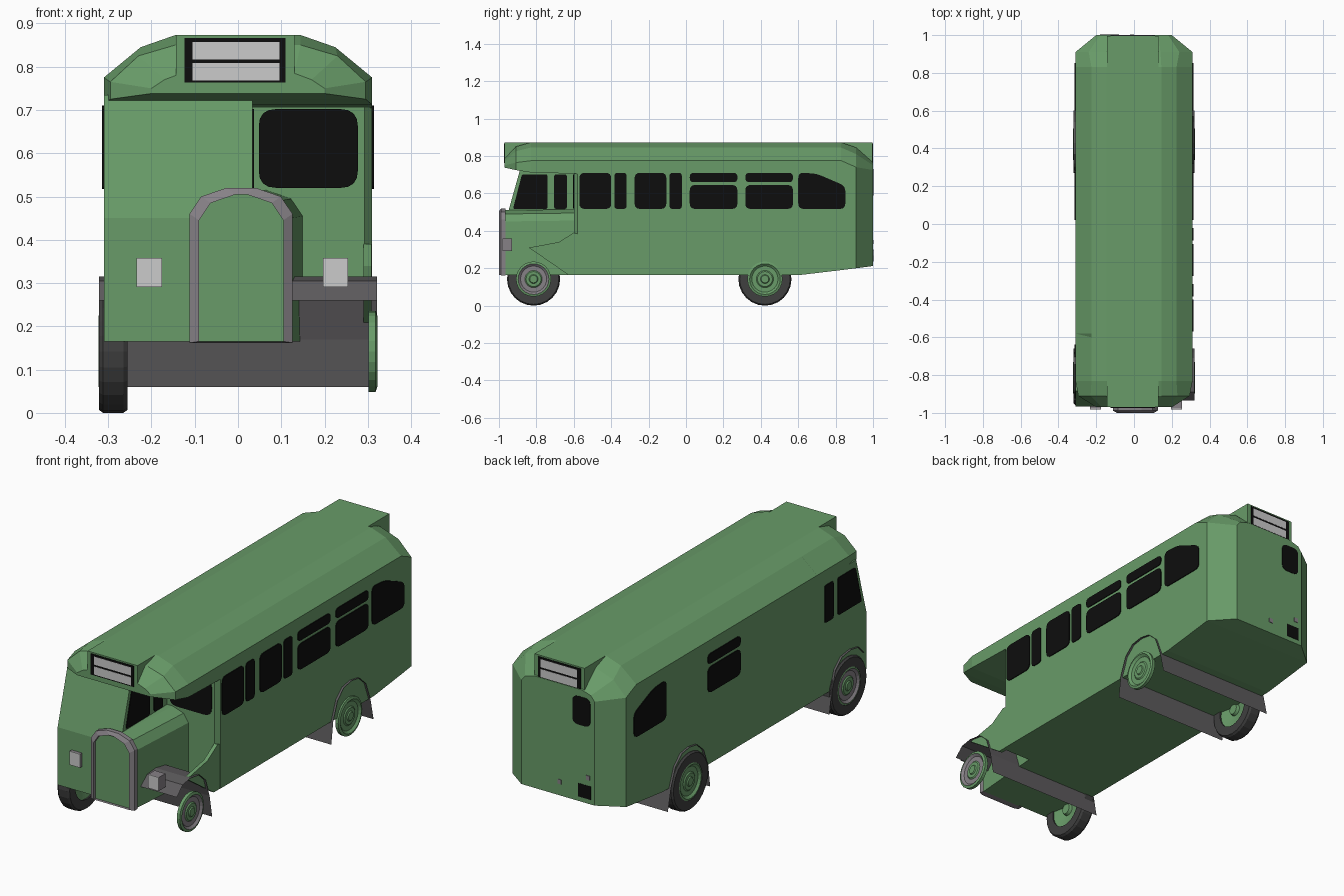
import bpy, bmesh, math
from mathutils import Vector

cube = bpy.data.objects.get("Cube")
if cube:
    bpy.data.objects.remove(cube, do_unlink=True)


def material(name, r, g, b):
    m = bpy.data.materials.new(name)
    m.use_nodes = True
    m.diffuse_color = (r, g, b, 1)
    m.node_tree.nodes["Principled BSDF"].inputs["Base Color"].default_value = (r, g, b, 1)
    return m


GREEN = material("body green", 0.14, 0.33, 0.14)
BLACK = material("window black", 0.004, 0.004, 0.004)
PALE = material("pale grey", 0.6, 0.6, 0.6)
METAL = material("frame grey", 0.24, 0.22, 0.24)
GUARD = material("mudguard grey", 0.11, 0.105, 0.11)
TYRE = material("tyre dark", 0.05, 0.05, 0.05)


def loft(name, rings, mat, caps=True, closed=True):
    """Skin a row of equal rings of 3D points."""
    bm = bmesh.new()
    rows = [[bm.verts.new(p) for p in ring] for ring in rings]
    n = len(rows[0])
    for a, b in zip(rows, rows[1:]):
        for i in range(n if closed else n - 1):
            j = (i + 1) % n
            bm.faces.new((a[i], a[j], b[j], b[i]))
    if caps:
        bm.faces.new(rows[0])
        bm.faces.new(rows[-1])
    bmesh.ops.recalc_face_normals(bm, faces=bm.faces)
    mesh = bpy.data.meshes.new(name)
    bm.to_mesh(mesh)
    bm.free()
    mesh.materials.append(mat)
    ob = bpy.data.objects.new(name, mesh)
    bpy.context.collection.objects.link(ob)
    return ob


def prism(name, pts, axis, a, b, mat):
    """Extrude a flat outline along x (outline in y, z) or y (outline in x, z)."""
    def at(d):
        return [(d, u, v) if axis == "x" else (u, d, v) for u, v in pts]
    return loft(name, [at(a), at(b)], mat)


def rect(u0, u1, v0, v1):
    return [(u0, v0), (u1, v0), (u1, v1), (u0, v1)]


def rounded(pts, r=0.03, steps=4):
    out = []
    for i, p in enumerate(pts):
        p, q, s = Vector(p), Vector(pts[i - 1]), Vector(pts[(i + 1) % len(pts)])
        a = p + (q - p).normalized() * min(r, (q - p).length * 0.45)
        b = p + (s - p).normalized() * min(r, (s - p).length * 0.45)
        for k in range(steps + 1):
            t = k / steps
            out.append(tuple(a * (1 - t) ** 2 + p * 2 * t * (1 - t) + b * t * t))
    return out


def section(y, bottom, side, eave, mid, top):
    """Octagonal body section; mid and top are (half width, height)."""
    half = [(side, bottom), (side, eave), mid, top]
    return [(x, y, z) for x, z in half] + [(-x, y, z) for x, z in reversed(half)]


# Saloon body with domed rear
MID, TOP = (0.225, 0.845), (0.145, 0.873)
loft("saloon_body", [
    section(-0.60, 0.165, 0.292, 0.77, MID, TOP),
    section(-0.58, 0.165, 0.31, 0.775, MID, TOP),
    section(0.62, 0.165, 0.31, 0.775, MID, TOP),
    section(0.83, 0.19, 0.31, 0.775, MID, TOP),
    section(0.91, 0.20, 0.31, 0.74, (0.24, 0.81), (0.14, 0.845)),
    section(1.0, 0.212, 0.20, 0.725, (0.18, 0.75), (0.13, 0.765))], GREEN)

# Front canopy
loft("front_canopy", [
    section(-0.58, 0.705, 0.31, 0.775, MID, TOP),
    section(-0.83, 0.712, 0.31, 0.775, MID, TOP),
    section(-0.91, 0.725, 0.295, 0.765, (0.23, 0.825), (0.145, 0.85)),
    section(-0.97, 0.738, 0.20, 0.75, (0.17, 0.77), (0.13, 0.785))], GREEN)

# Half cab and forward side panel
cab = [(-0.965, 0.165), (-0.965, 0.45), (-0.885, 0.735), (-0.57, 0.735), (-0.57, 0.165)]
prism("driver_cab", cab, "x", -0.31, 0.033, GREEN)
wedge = [(-0.84, 0.31), (-0.68, 0.34), (-0.6, 0.39), (-0.57, 0.38), (-0.57, 0.165), (-0.63, 0.165)]
prism("front_side_panel", wedge, "x", 0.29, 0.309, GREEN)


# Bonnet and radiator frame
def arch(y, x0, x1, top, bottom=0.165):
    left = [(0, bottom), (0, top - 0.06), (0.027, top - 0.02), (0.085, top)]
    return ([(x0 + d, y, z) for d, z in left] +
            [(x1 - d, y, z) for d, z in reversed(left)])


loft("bonnet", [arch(-0.985, -0.09, 0.105, 0.505), arch(-0.97, -0.095, 0.12, 0.51),
                arch(-0.59, -0.10, 0.15, 0.515)], GREEN)
loft("radiator_frame", [arch(-0.965, -0.112, 0.126, 0.52, 0.162),
                        arch(-0.988, -0.112, 0.126, 0.52, 0.162),
                        arch(-1.0, -0.09, 0.105, 0.505), arch(-0.98, -0.09, 0.105, 0.505)],
     METAL, caps=False)

# Destination boxes, front and rear
for label, s in (("front", -1), ("rear", 1)):
    face = 0.97 if s < 0 else 0.996
    prism(label + "_sign_box", rect(-0.143, 0.13, 0.755, 0.873), "y", s * 0.82, s * face, GREEN)
    prism(label + "_sign_board", rect(-0.124, 0.11, 0.763, 0.866), "y",
          s * face, s * (face + 0.003), BLACK)
    for k, z in enumerate((0.768, 0.817)):
        prism(f"{label}_sign_panel_{k}", rect(-0.105, 0.096, z, z + 0.04), "y",
              s * (face + 0.002), s * (face + 0.004), PALE)


# Side windows
def side_window(name, pts, x, r=0.03):
    prism(name, rounded(pts, r), "x", x - 0.004, x + 0.004, BLACK)


for k, y in enumerate((-0.57, -0.275)):
    side_window(f"sliding_window_{k}_large", rect(y, y + 0.17, 0.517, 0.71), 0.31)
    side_window(f"sliding_window_{k}_small", rect(y + 0.187, y + 0.253, 0.517, 0.71), 0.31, 0.018)
tail = [(0.6, 0.517), (0.852, 0.517), (0.852, 0.64), (0.7, 0.705), (0.6, 0.712)]
for k, (y, x) in enumerate(((0.02, 0.31), (0.317, 0.31), (0.02, -0.31))):
    side_window(f"vent_window_{k}_lower", rect(y, y + 0.255, 0.517, 0.645), x)
    side_window(f"vent_window_{k}_upper", rect(y, y + 0.255, 0.66, 0.71), x, 0.022)
windscreen = [(-0.925, 0.517), (-0.74, 0.517), (-0.74, 0.702), (-0.877, 0.702)]
for label, x in (("left", 0.31), ("right", -0.31)):
    side_window(label + "_tail_window", tail, x)
for label, x in (("inner", 0.033), ("outer", -0.31)):
    side_window(label + "_cab_window", windscreen, x, 0.012)
    side_window(label + "_cab_door_window", rect(-0.705, -0.637, 0.517, 0.702), x, 0.012)

# Bulkhead window and rear fittings
prism("bulkhead_window", rounded(rect(0.048, 0.277, 0.52, 0.702), 0.04), "y", -0.604, -0.597, BLACK)
prism("rear_window", rounded(rect(-0.178, -0.08, 0.59, 0.73)), "y", 0.997, 1.002, BLACK)
prism("rear_plate", rect(-0.18, -0.11, 0.235, 0.3), "y", 0.997, 1.002, BLACK)
for k, (x, z) in enumerate(((-0.01, 0.28), (-0.165, 0.34))):
    prism(f"tail_lamp_{k}", rect(x - 0.01, x + 0.01, z - 0.011, z + 0.011), "y", 0.997, 1.003, METAL)

# Headlamps
for label, x, back in (("right", -0.205, -0.96), ("left", 0.225, -0.93)):
    outline = rect(x - 0.029, x + 0.029, 0.291, 0.358)
    prism(label + "_headlamp", outline, "y", -0.978, back, METAL)
    prism(label + "_headlamp_lens", outline, "y", -0.982, -0.978, PALE)


# Mudguard sheets with hanging flaps
def sheet(name, path):
    loft(name, [[(x, y, z) for y, z in path] for x in (-0.321, 0.321)], GUARD,
         caps=False, closed=False)


sheet("front_mudguard", [(-0.935, 0.26), (-0.89, 0.305), (-0.83, 0.315), (-0.76, 0.305),
                         (-0.71, 0.26), (-0.68, 0.17), (-0.66, 0.06)])
sheet("rear_mudguard", [(0.27, 0.06), (0.285, 0.17), (0.32, 0.26), (0.37, 0.305), (0.43, 0.315),
                        (0.49, 0.305), (0.54, 0.26), (0.575, 0.17), (0.6, 0.06)])


# Wheels
def lathe(name, y, profile, mat, caps=False, n=24):
    rings = [[(x, y + r * math.cos(i * math.tau / n), 0.142 + r * math.sin(i * math.tau / n))
              for i in range(n)] for r, x in profile]
    return loft(name, rings, mat, caps)


hub = [(0.094, 0.302), (0.094, 0.318), (0.082, 0.322), (0.07, 0.312), (0.046, 0.312),
       (0.04, 0.317), (0.024, 0.317), (0.02, 0.322)]
tyre = [(0.09, -0.255), (0.135, -0.255), (0.142, -0.265), (0.142, -0.312),
        (0.135, -0.321), (0.09, -0.321), (0.09, -0.255)]
for label, y in (("front", -0.815), ("rear", 0.422)):
    for side, s in (("left", 1), ("right", -1)):
        wheel = lathe(f"{label}_{side}_hub", y, [(r, s * x) for r, x in hub], GREEN, True)
        if label == "front":
            # Grey ring on the front hubs, chosen by distance from the axle
            wheel.data.materials.append(METAL)
            for f in wheel.data.polygons:
                d = math.hypot(f.center.y - y, f.center.z - 0.142)
                f.material_index = int(0.05 < d < 0.08)
    lathe(f"{label}_right_tyre", y, tyre, TYRE)
    lathe(f"{label}_right_inner_hub", y, [(0.09, -0.3), (0.09, -0.262), (0.03, -0.275), (0.025, -0.26)],
          GREEN, True)
